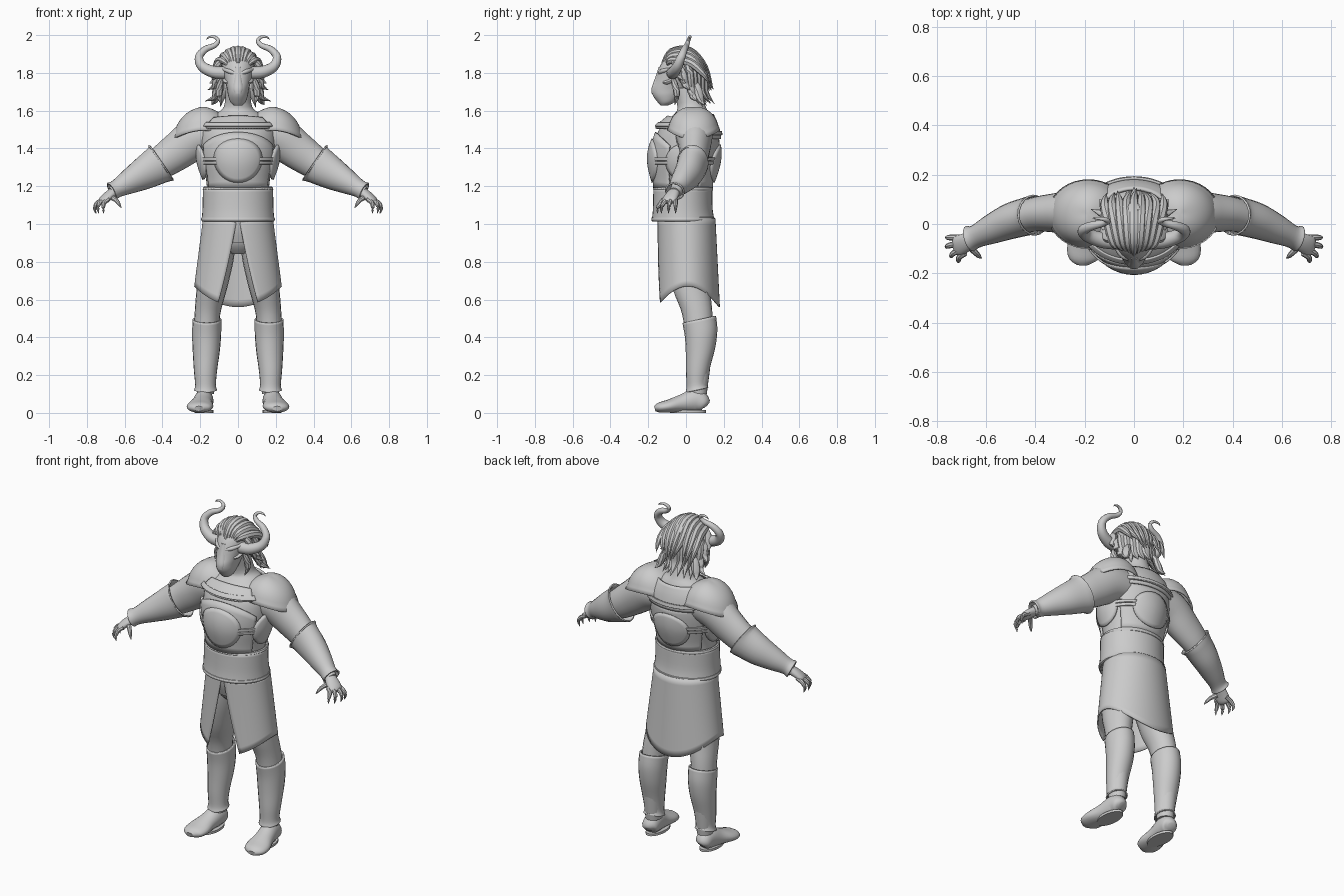
import bpy, bmesh, math, random
from mathutils import Vector as V
random.seed(4)
grey = bpy.data.materials.new("plain grey")
grey.diffuse_color = (0.6, 0.6, 0.6, 1)

def finish(name, bm, mirror=False, thick=0, angle=40):
    bmesh.ops.recalc_face_normals(bm, faces=bm.faces)
    me = bpy.data.meshes.new(name)
    bm.to_mesh(me)
    bm.free()
    ob = bpy.data.objects.new(name, me)
    bpy.context.collection.objects.link(ob)
    me.materials.append(grey)
    bpy.ops.object.select_all(action='DESELECT')
    ob.select_set(True)
    bpy.context.view_layer.objects.active = ob
    bpy.ops.object.shade_smooth_by_angle(angle=math.radians(angle))
    if thick:
        s = ob.modifiers.new("thickness", 'SOLIDIFY')
        s.thickness, s.offset = thick, 0
    if mirror:
        ob.modifiers.new("mirror", 'MIRROR').use_clip = False
    return ob

def resample(pts, k):
    """Catmull-Rom through tuples of any length."""
    out, n = [], len(pts)
    for i in range(n - 1):
        a, b, c, d = (pts[min(max(i + j, 0), n - 1)] for j in (-1, 0, 1, 2))
        for s in range(k):
            t = s / k
            out.append([q + .5 * t * (r - p + t * (2*p - 5*q + 4*r - w + t * (3*(q - r) + w - p)))
                        for p, q, r, w in zip(a, b, c, d)])
    return out + [list(pts[-1])]

def loft(name, pts, flat=False, mirror=False, n=20, k=4, caps=True, thick=0, bm=None, tilt=0):
    """Skin ellipses (x, y, z, r1, r2) along a path; flat keeps them horizontal."""
    own = bm is None
    bm = bm or bmesh.new()
    P, rings = resample(pts, k), []
    for i, p in enumerate(P):
        c = V(p[:3])
        if flat:
            u, w = V((1, 0, 0)), V((0, 1, tilt))
        else:
            t = (V(P[min(i+1, len(P)-1)][:3]) - V(P[max(i-1, 0)][:3])).normalized()
            u = t.cross(V((0, 0, 1)) if abs(t.z) < .97 else V((0, 1, 0))).normalized()
            w = u.cross(t)
        rings.append([bm.verts.new(c + u * max(p[3], .001) * math.cos(a) + w * max(p[4], .001) * math.sin(a))
                      for a in (math.tau * j / n for j in range(n))])
    for a, b in zip(rings, rings[1:]):
        for j in range(n):
            bm.faces.new((a[j], a[(j+1) % n], b[(j+1) % n], b[j]))
    if caps:
        bm.faces.new(rings[0][::-1])
        bm.faces.new(rings[-1])
    return finish(name, bm, mirror, thick) if own else None

def grid(name, f, nu, nv, thick=.012, mirror=False):
    """Sheet from a function of u, v in 0..1."""
    bm = bmesh.new()
    vs = [[bm.verts.new(f(i / nu, j / nv)) for j in range(nv + 1)] for i in range(nu + 1)]
    for i in range(nu):
        for j in range(nv):
            bm.faces.new((vs[i][j], vs[i+1][j], vs[i+1][j+1], vs[i][j+1]))
    bmesh.ops.remove_doubles(bm, verts=bm.verts, dist=1e-5)
    return finish(name, bm, mirror, thick)

# Torso, neck and hips
TORSO = [(0, 0, .9, .15, .12), (0, -.01, 1.0, .17, .14), (0, -.015, 1.2, .165, .145), (0, -.01, 1.34, .19, .165),
         (0, 0, 1.44, .2, .165), (0, .01, 1.52, .19, .14), (0, .03, 1.58, .125, .095),
         (0, .03, 1.62, .075, .075), (0, .0, 1.72, .065, .07)]
loft("torso", TORSO, flat=True, n=40)
loft("hips", [(0, 0, .84, .06, .06), (0, 0, .9, .14, .11), (0, 0, 1.02, .17, .135)], flat=True)
FINE = resample(TORSO, 12)

def on_torso(deg, z, off):
    """Point on the torso; 0 degrees is the front, 90 the side."""
    b = next((i for i, p in enumerate(FINE) if p[2] >= z), len(FINE) - 1)
    p, q = FINE[b-1], FINE[b]
    t = (z - p[2]) / (q[2] - p[2])
    yc, rx, ry = (p[i] + t * (q[i] - p[i]) for i in (1, 3, 4))
    a = math.radians(deg)
    return V(((rx + off) * math.sin(a), yc - (ry + off) * math.cos(a), z))

def plate(name, a0, a1, z0, z1, off, arch=0, thick=.012, mirror=False):
    def f(u, v):
        top = z1 - arch * (2*u - 1) ** 2
        return on_torso(a0 + (a1 - a0) * u, z0 + (top - z0) * v, off)
    return grid(name, f, 24, 8, thick, mirror)

def disc(name, deg, z, wdeg, h, off, mirror=False):
    def f(u, v):
        a = math.tau * u
        return on_torso(deg + wdeg * v * math.cos(a), z + h * v * math.sin(a), off + .012 * (1 - v*v))
    return grid(name, f, 32, 5, .012, mirror)

# Body armour: breastplate, backplate, collars, round plates and straps
plate("breastplate", -62, 62, 1.19, 1.485, .008, .07)
plate("backplate", 122, 238, 1.19, 1.46, .006, -.03)
plate("front_collar", -50, 50, 1.505, 1.57, .018, .01)
plate("front_collar_band", -56, 56, 1.515, 1.535, .028)
plate("back_collar", 125, 235, 1.45, 1.58, .016)
plate("back_collar_band", 118, 242, 1.47, 1.49, .026)
disc("front_round_plate", 0, 1.335, 38, .115, .014)
disc("back_round_plate", 180, 1.32, 36, .1, .014)
disc("side_round_plate", 88, 1.33, 30, .095, .014, True)
for z in (1.325, 1.345):
    plate("strap", 30, 150, z - .008, z + .008, .016, mirror=True)

# Wide belt with rolled rims
loft("belt", [(0, -.015, 1.02, .185, .158), (0, -.017, 1.08, .18, .15), (0, -.017, 1.19, .178, .148)],
     flat=True, n=40, caps=False, thick=.016)
for z, r, ry in ((1.025, .187, .16), (1.185, .178, .15)):
    loft("belt_rim", [(0, -.015, z + .013 * math.sin(a), r + .009 * math.cos(a), ry + .009 * math.cos(a))
                      for a in (math.tau * i / 8 for i in range(9))], flat=True, n=40, k=1, caps=False)

# Skirt: open at the front, hem longest at front and back
def skirt(u, v):
    gap = .03 + .42 * v
    a = gap + (math.tau - 2 * gap) * u
    c = math.cos(a)
    hem = .67 - (.105 if c > 0 else .11) * abs(c) ** 2
    z = 1.03 + (hem - 1.03) * v
    s = (1.03 - z) / .4
    return V(((.182 + .052 * s) * math.sin(a), .003 + .008 * s - (.15 + .012 * s) * c, z))
grid("skirt", skirt, 64, 12, .006)

# Legs, greaves and shoes
loft("leg", [(.09, 0, .95, .085, .11), (.115, .01, .8, .09, .11), (.14, .03, .65, .08, .098),
             (.162, .06, .52, .068, .08), (.17, .07, .35, .065, .07), (.172, .06, .1, .045, .05)], flat=True, mirror=True)
loft("greave", [(.172, .058, .12, .057, .057), (.172, .057, .15, .051, .05), (.172, .064, .23, .058, .06),
                (.168, .077, .33, .068, .074), (.166, .08, .42, .073, .082), (.164, .07, .495, .072, .085)],
     flat=True, mirror=True, caps=False, thick=.008, tilt=.22)
loft("shoe", [(.176, .108, .04, .02, .02), (.178, .095, .05, .045, .045), (.18, .05, .065, .05, .062),
              (.19, -.02, .05, .055, .048), (.2, -.09, .036, .07, .035), (.207, -.14, .028, .06, .027),
              (.208, -.165, .022, .025, .014)], mirror=True)
loft("shoe_sole", [(.18, .01, 0, .05, .095), (.18, .01, .014, .05, .095)], flat=True, mirror=True, k=1)

# Arms and forearm guards
loft("arm", [(.13, .04, 1.47, .1, .1), (.22, .045, 1.455, .095, .11), (.32, .045, 1.385, .08, .1),
             (.42, .035, 1.315, .068, .085), (.55, -.01, 1.23, .055, .06), (.67, -.06, 1.165, .03, .03)], mirror=True)
loft("forearm_guard", [(.405, .036, 1.325, .08, .112), (.425, .033, 1.312, .074, .1), (.5, .012, 1.267, .069, .083),
                       (.58, -.022, 1.222, .056, .061), (.64, -.05, 1.188, .043, .044), (.668, -.06, 1.173, .05, .047)],
     mirror=True, caps=False, thick=.008)

# Clawed hands
loft("palm", [(.65, -.055, 1.175, .028, .026), (.685, -.075, 1.15, .038, .024), (.715, -.09, 1.125, .04, .02),
              (.73, -.095, 1.115, .028, .012)], mirror=True)
for x, y, dx, dy in ((.725, -.055, .033, .0), (.73, -.08, .03, -.012), (.722, -.105, .02, -.025), (.705, -.118, .008, -.032)):
    loft("finger", [(x - .02, y, 1.13, .012, .012), (x + .5*dx, y + .5*dy, 1.112, .012, .012),
                    (x + dx, y + dy, 1.085, .009, .009), (x + .75*dx, y + dy, 1.055, .001, .001)], mirror=True, n=8, k=3)
loft("thumb", [(.675, -.085, 1.145, .015, .015), (.645, -.115, 1.125, .012, .012), (.63, -.13, 1.105, .009, .009),
               (.618, -.14, 1.085, .001, .001)], mirror=True, n=8, k=3)

# Shoulder guards: domes with a flared lower edge
def pauldron(u, v):
    a, e = math.tau * u, v * math.pi / 2
    r = math.sin(e) + .07 * max(0, v - .88) / .12
    x = .185 + .15 * r * math.cos(a)
    return V((x, .04 + .128 * r * math.sin(a), 1.475 + .14 * math.cos(e) - .04 * (x - .2) * v + .02 * v * math.cos(2*a) * -1))
grid("shoulder_guard", pauldron, 36, 10, .01, True)

# Head with a blunt muzzle
loft("head", [(0, -.115, 1.628, .022, .02), (0, -.105, 1.645, .04, .045), (0, -.1, 1.68, .052, .075),
              (0, -.085, 1.715, .058, .096), (0, -.065, 1.76, .07, .098), (0, -.04, 1.82, .083, .105),
              (0, -.015, 1.87, .082, .1), (0, -.005, 1.91, .05, .06), (0, 0, 1.922, .01, .01)], flat=True, n=28)
loft("nose", [(0, -.125, 1.83, .02, .02), (0, -.145, 1.77, .022, .02), (0, -.162, 1.72, .028, .02),
              (0, -.168, 1.69, .02, .014)], flat=True)
loft("brow", [(.012, -.143, 1.795, .008, .008), (.045, -.128, 1.808, .013, .012), (.08, -.085, 1.82, .008, .008)],
     mirror=True, n=10)
loft("cheek", [(.03, -.13, 1.755, .01, .008), (.058, -.1, 1.75, .016, .012), (.075, -.06, 1.77, .01, .01)], mirror=True, n=10)
loft("ear", [(.075, -.03, 1.78, .015, .015), (.11, -.02, 1.765, .012, .024), (.15, -.005, 1.745, .002, .002)], mirror=True, n=10)

# Curling horns
loft("horn", [(.07, -.07, 1.8, .034, .034), (.13, -.065, 1.805, .032, .032), (.19, -.045, 1.835, .027, .027),
              (.206, -.025, 1.885, .022, .022), (.172, -.008, 1.925, .018, .018), (.125, .003, 1.945, .014, .014),
              (.105, .012, 1.97, .011, .011), (.125, .02, 1.99, .008, .008), (.155, .024, 1.988, .005, .005),
              (.168, .024, 1.975, .001, .001)], mirror=True, n=14)

# Mane: swept locks over the crown, then hanging locks at sides and back
bm = bmesh.new()
def lock(path, w, h):
    prof = (.35, .9, 1, .75, .02)
    loft("", [(*p, w * s, h * s) for p, s in zip(path, prof)], n=8, k=4, bm=bm)
for i in range(-4, 5):
    s, e = i / 4, abs(i / 4)
    lock([(.055*s, -.125 + .03*e, 1.85 - .01*e), (.08*s, -.075, 1.912 - .045*e*e), (.105*s, .02, 1.915 - .06*e*e),
          (.12*s, .1 - .015*e, 1.83 - .03*e), (.1*s + random.uniform(-.02, .02), .145 - .02*e, 1.7 + .05*random.random())], .023, .022)
for i in range(-4, 5):
    s, e = i / 4, abs(i / 4)
    lock([(.08*s, .03 - .05*e, 1.87), (.1*s, .085 - .07*e, 1.83), (.105*s, .1 - .075*e, 1.77),
          (.1*s, .105 - .07*e, 1.7), (.125*s, .15 - .08*e, 1.615 + .03*random.random())], .03, .02)
for m in (-1, 1):
    for y, z, x in ((-.055, 1.77, .135), (-.02, 1.72, .16), (.02, 1.66, .175), (.06, 1.64, .14)):
        lock([(m*.065, y - .01, z + .12), (m*.1, y, z + .08), (m*.115, y + .01, z + .04),
              (m*.125, y + .02, z + .01), (m*x, y + .04, z - .01)], .024, .02)
    lock([(m*.085, -.07, 1.78), (m*.095, -.06, 1.74), (m*.1, -.05, 1.7), (m*.1, -.05, 1.67), (m*.085, -.06, 1.63)], .02, .018)
finish("mane", bm)
